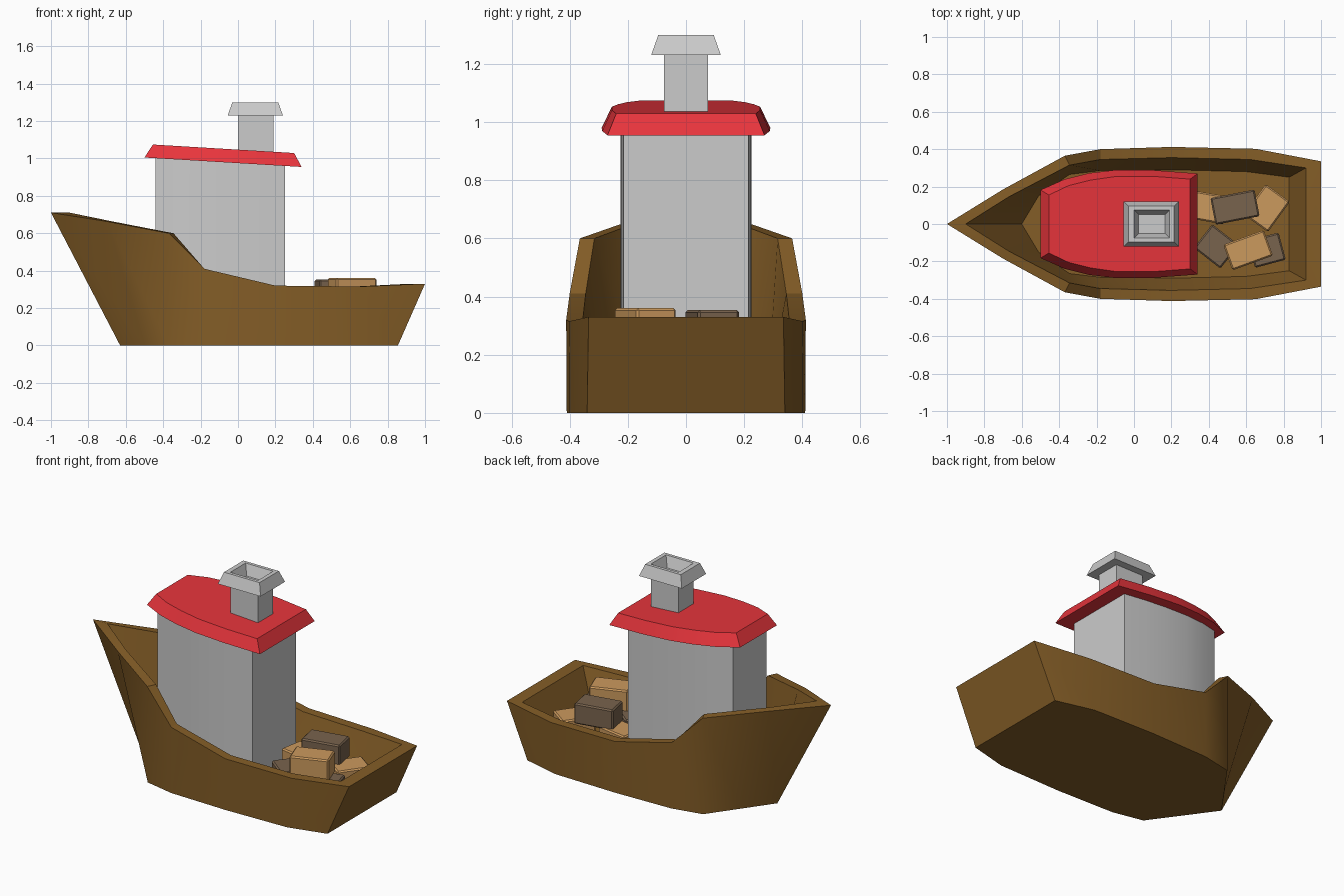
import bpy, bmesh
from math import radians

if "Cube" in bpy.data.objects:
    bpy.data.objects.remove(bpy.data.objects["Cube"])


def material(name, rgb):
    m = bpy.data.materials.new(name)
    m.diffuse_color = (*rgb, 1)
    m.use_nodes = True
    m.node_tree.nodes["Principled BSDF"].inputs["Base Color"].default_value = m.diffuse_color
    return m


WOOD = material("hull brown", (0.23, 0.11, 0.02))
RED = material("roof red", (0.8, 0.035, 0.045))
LIGHT = material("light crate", (0.60, 0.32, 0.11))
DARK = material("dark crate", (0.19, 0.125, 0.075))


def finish(name, bm, mat=None, smooth=None):
    bmesh.ops.recalc_face_normals(bm, faces=bm.faces)
    me = bpy.data.meshes.new(name)
    bm.to_mesh(me)
    bm.free()
    ob = bpy.data.objects.new(name, me)
    bpy.context.collection.objects.link(ob)
    if mat:
        me.materials.append(mat)
    if smooth:
        bpy.ops.object.select_all(action='DESELECT')
        ob.select_set(True)
        bpy.context.view_layer.objects.active = ob
        bpy.ops.object.shade_smooth_by_angle(angle=radians(smooth))
    return ob


def loft(name, rings, mat=None, smooth=None):
    """Skin closed rings of points in order and cap both ends."""
    bm = bmesh.new()
    loops = [[bm.verts.new(p) for p in r] for r in rings]
    for a, b in zip(loops, loops[1:]):
        for i in range(len(a)):
            j = (i + 1) % len(a)
            bm.faces.new((a[i], a[j], b[j], b[i]))
    bm.faces.new(loops[0])
    bm.faces.new(loops[-1])
    return finish(name, bm, mat, smooth)


def mirrored(half):
    """Half outline (y >= 0) from bow to stern -> closed symmetric ring."""
    return half + [(x, -y, z) for x, y, z in reversed(half) if y > 0]


def rect(x0, x1, y, z):
    return [(x0, -y, z), (x1, -y, z), (x1, y, z), (x0, y, z)]


# Hull: keel outline, gunwale outside, gunwale inside, deck
keel = [(-.63, 0), (-.50, .18), (-.37, .36), (-.18, .40), (.20, .41), (.62, .40), (.855, .34)]
outer = [(-1, 0), (-.70, .185), (-.37, .365), (-.18, .40), (.20, .412), (.65, .402), (1, .335)]
inner = [(-.90, 0), (-.67, .145), (-.345, .315), (-.18, .345), (.20, .355), (.62, .345), (.92, .30)]
deck = [(-.60, 0), (-.51, .15), (-.345, .265), (-.18, .285), (.20, .29), (.60, .28), (.83, .25)]
sheer = [.71, .663, .60, .41, .32, .315, .33]
DECK_Z = .13
flat = lambda pts, z: mirrored([(x, y, z) for x, y in pts])
rim = lambda pts: mirrored([(x, y, z) for (x, y), z in zip(pts, sheer)])
loft("hull", [flat(keel, 0), rim(outer), rim(inner), flat(deck, DECK_Z)], WOOD, 28)


# Cabin with bowed sides and a roof sloping down to the stern
def slope(x, z):
    return z - .06 * (x + .5)


cabin = [(-.44, .165), (-.33, .198), (-.20, .217), (-.05, .225), (.10, .224), (.25, .215)]
cabin_top = mirrored([(x, y, slope(x, 1.02)) for x, y in cabin])
loft("cabin", [flat(cabin, DECK_Z - .02), cabin_top], None, 30)

eaves = [(-.50, .182), (-.37, .24), (-.24, .272), (-.09, .29), (.10, .288), (.34, .27)]
crown = [(-.455, .155), (-.35, .205), (-.23, .235), (-.09, .255), (.10, .255), (.30, .24)]
tilted = lambda pts, z: mirrored([(x, y, slope(x, z)) for x, y in pts])
loft("roof", [tilted(eaves, 1.005), tilted(crown, 1.077)], RED, 25)

# Chimney with a flared, hollow cap
loft("chimney", [rect(0, .19, .075, .98), rect(0, .19, .075, 1.235)])
loft("chimney_cap", [rect(-.055, .24, .12, 1.23), rect(-.03, .215, .095, 1.30),
                     rect(0, .19, .075, 1.30), rect(.025, .165, .05, 1.235)])

# Cargo crates: x, y, base z, top z, length, width, turn, material
crates = [
    (.39, .09, .12, .235, .21, .15, -10, LIGHT),
    (.71, .085, .12, .235, .20, .16, 54, LIGHT),
    (.44, -.12, .12, .235, .18, .16, -38, DARK),
    (.71, -.14, .12, .235, .17, .15, 15, DARK),
    (.54, .09, .225, .353, .24, .145, 11, DARK),
    (.61, -.14, .225, .36, .23, .145, 20, LIGHT),
]
for i, (x, y, z0, z1, l, w, turn, mat) in enumerate(crates):
    bm = bmesh.new()
    bmesh.ops.create_cube(bm, size=1)
    bmesh.ops.scale(bm, vec=(l, w, z1 - z0), verts=bm.verts)
    bmesh.ops.bevel(bm, geom=bm.edges[:], offset=.008, segments=1, affect='EDGES')
    crate = finish(f"crate_{i + 1}", bm, mat)
    crate.location = (x, y, (z0 + z1) / 2)
    crate.rotation_euler.z = radians(turn)
